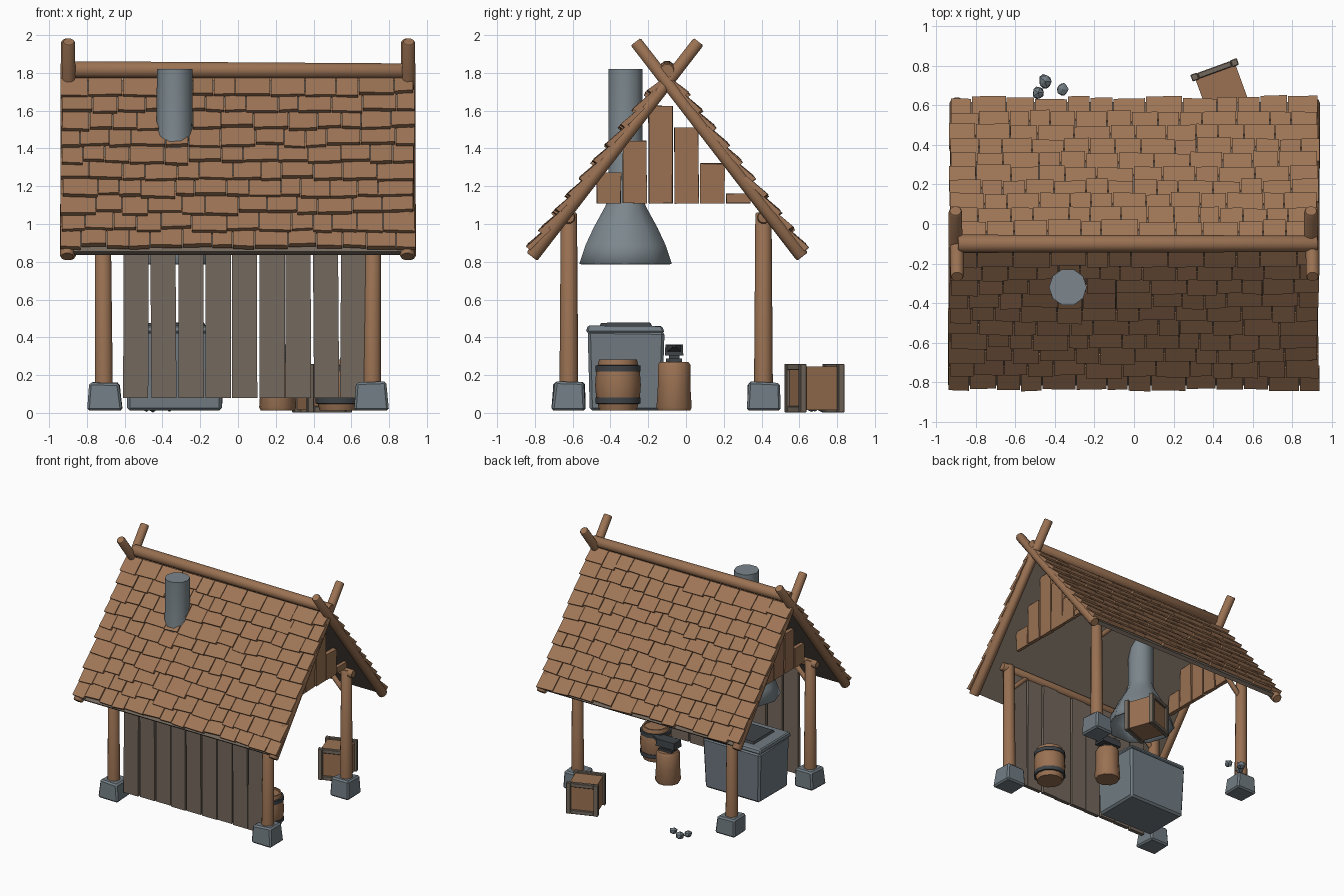
import bpy, bmesh, math, random
from mathutils import Vector, Matrix

if "Cube" in bpy.data.objects:
    bpy.data.objects.remove(bpy.data.objects["Cube"])

random.seed(4)
R = random.uniform


def mat(name, c):
    m = bpy.data.materials.new(name)
    m.diffuse_color = (*c, 1)
    m.use_nodes = True
    m.node_tree.nodes["Principled BSDF"].inputs["Base Color"].default_value = m.diffuse_color
    return m


LOG = mat("log wood", (0.32, 0.165, 0.085))
SHINGLE = mat("shingle wood", (0.345, 0.18, 0.095))
PLANK = mat("weathered plank", (0.175, 0.14, 0.11))
STONE = mat("grey stone", (0.165, 0.2, 0.225))
METAL = mat("hood metal", (0.2, 0.24, 0.265))
IRON = mat("dark iron", (0.05, 0.056, 0.062))


def finish(name, bm, material, smooth=False, bevel=0):
    bmesh.ops.recalc_face_normals(bm, faces=bm.faces)
    me = bpy.data.meshes.new(name)
    bm.to_mesh(me)
    bm.free()
    ob = bpy.data.objects.new(name, me)
    bpy.context.collection.objects.link(ob)
    me.materials.append(material)
    if bevel:
        b = ob.modifiers.new("bevel", "BEVEL")
        b.width, b.segments = bevel, 1
    if smooth:
        bpy.ops.object.select_all(action='DESELECT')
        ob.select_set(True)
        bpy.context.view_layer.objects.active = ob
        bpy.ops.object.shade_smooth_by_angle(angle=math.radians(40))
    return ob


def add_hex(bm, pts):
    """Six-sided block; pts = four bottom corners then four top corners."""
    v = [bm.verts.new(p) for p in pts]
    for f in ((0, 1, 2, 3), (4, 5, 6, 7), (0, 1, 5, 4), (1, 2, 6, 5), (2, 3, 7, 6), (3, 0, 4, 7)):
        bm.faces.new([v[i] for i in f])


def add_box(bm, lo, hi, jit=0, taper=0):
    pts = []
    for z, k in ((lo[2], 0), (hi[2], taper)):
        for x, y in ((lo[0] + k, lo[1] + k), (hi[0] - k, lo[1] + k), (hi[0] - k, hi[1] - k), (lo[0] + k, hi[1] - k)):
            pts.append((x + R(-jit, jit), y + R(-jit, jit), z + R(-jit, jit) * (k is not 0 or z > 0.1)))
    add_hex(bm, pts)


def box(name, lo, hi, material, jit=0, taper=0, bevel=0):
    bm = bmesh.new()
    add_box(bm, lo, hi, jit, taper)
    return finish(name, bm, material, bevel=bevel)


def lathe(name, prof, n, material, M=Matrix(), caps=(True, True), smooth=True):
    bm = bmesh.new()
    rings = [[bm.verts.new(M @ Vector((r * math.cos(2 * math.pi * i / n), r * math.sin(2 * math.pi * i / n), z)))
              for i in range(n)] for r, z in prof]
    for a, b in zip(rings, rings[1:]):
        for i in range(n):
            bm.faces.new((a[i], a[(i + 1) % n], b[(i + 1) % n], b[i]))
    if caps[0]:
        bm.faces.new(rings[0])
    if caps[1]:
        bm.faces.new(rings[-1])
    return finish(name, bm, material, smooth)


def log(name, p, q, r0, r1=None):
    r1 = r1 or r0
    p, q = Vector(p), Vector(q)
    d = q - p
    M = Matrix.Translation(p) @ d.to_track_quat('Z', 'Y').to_matrix().to_4x4()
    L = d.length
    return lathe(name, [(r0 * .85, 0), (r0, .008), (r1, L - .008), (r1 * .85, L)], 10, LOG, M)


# Roof coordinates: v runs up the slope from the eave, n points outwards
RIDGE_Y, COS, SIN = -0.10, 0.613, 0.79


def slope(x, v, n, s):
    return (x, RIDGE_Y + s * (0.71 - v * COS + n * SIN), 0.835 + v * SIN + n * COS)


for s, side in ((-1, "front"), (1, "back")):
    # roof deck
    bm = bmesh.new()
    add_hex(bm, [slope(x, v, n, s) for n in (-.012, .018)
                 for x, v in ((-.9, .01), (.9, .01), (.9, 1.16), (-.9, 1.16))])
    finish(side + "_roof_deck", bm, PLANK)
    # overlapping shingles
    bm = bmesh.new()
    for row in range(10):
        x = -0.935 + R(-.01, .008)
        while x < 0.9:
            w = R(.10, .19)
            x2 = x + w
            if x2 > 0.86:
                x2 = 0.935 + R(-.01, .008)
            v = .022 + row * .1135 + R(-.013, .013)
            t = R(-.008, .008)
            up = min(v + .15, 1.165)
            dn = R(0, .006)
            a, b = x + .002, x2 - .003
            add_hex(bm, [slope(a, v, .028, s), slope(b, v + t, .028, s), slope(b, up, .008, s), slope(a, up, .008, s),
                         slope(a, v, .054 + dn, s), slope(b, v + t, .054 + dn, s),
                         slope(b, up, .028, s), slope(a, up, .028, s)])
            x = x2
    finish(side + "_shingles", bm, SHINGLE)

# crossed gable rafters and ridge pole
for x, e in ((-.9, "left"), (.9, "right")):
    for s, side in ((-1, "front"), (1, "back")):
        o = s * .004
        log(f"{e}_{side}_rafter", slope(x + o, -.01, 0, s), slope(x + o, 1.43, 0, s), .038, .034)
log("ridge_pole", (-.89, RIDGE_Y, 1.818), (.93, RIDGE_Y, 1.81), .046, .042)

# posts, stone footings, wall beams and braces
for y, side in ((-.62, "front"), (.41, "back")):
    for s, e in ((-1, "left"), (1, "right")):
        log(f"{side}_{e}_post", (s * .71, y, .1), (s * .715, y, 1.06), .05, .043)
        box(f"{side}_{e}_footing", (s * .705 - .088, y - .09, .012), (s * .705 + .088, y + .09, .16),
            STONE, .008, .01, .012)
        log(f"{side}_{e}_brace", (s * .70, y, .86), (s * .53, y, 1.03), .02)
    log(side + "_beam", (-.78, y, 1.035), (.78, y, 1.035), .034)

# front wall planks
bm = bmesh.new()
for i in range(9):
    x = -.605 + i * .1435
    a, b = R(-.005, .005), R(-.005, .005)
    y = -.62 + R(-.006, .006)
    add_hex(bm, [(x + a, y - .015, .078), (x + .133 + a, y - .015, .078), (x + .133 + a, y + .015, .078),
                 (x + a, y + .015, .078), (x + b, y - .015, 1.02), (x + .133 + b, y - .015, 1.02),
                 (x + .133 + b, y + .015, 1.02), (x + b, y + .015, 1.02)])
finish("front_wall_planks", bm, PLANK)

# stepped gable planks
for s, e in ((-1, "left"), (1, "right")):
    bm = bmesh.new()
    for i, top in enumerate((1.27, 1.44, 1.625, 1.51, 1.32, 1.16)):
        y = -.472 + i * .137
        add_box(bm, (s * .75 - .015, y, 1.11), (s * .75 + .015, y + .127, top), .003)
    finish(e + "_gable_planks", bm, LOG)

# chimney hood and pipe
hood = lathe("smoke_hood", [(.257, .79), (.222, .89), (.178, .98), (.112, 1.095), (.096, 1.15), (.095, 1.82)],
             10, METAL, Matrix.Translation((-.335, -.32, 0)), caps=(False, True))
sol = hood.modifiers.new("thickness", "SOLIDIFY")
sol.thickness = .01

# stone forge with coal bed
box("forge_block", (-.585, -.51, .012), (-.085, -.13, .43), STONE, .006, -.012, .015)
box("forge_lip", (-.605, -.53, .425), (-.07, -.115, .46), STONE, .003, .012, .008)
box("coal_bed", (-.50, -.46, .455), (-.17, -.18, .477), IRON, .003, .01)

# chopping stump with anvil
lathe("stump", [(.09, .012), (.098, .03), (.09, .15), (.09, .255), (.08, .27)], 10, LOG,
      Matrix.Translation((.21, -.063, 0)))
bm = bmesh.new()
add_box(bm, (.15, -.105, .268), (.27, -.02, .288))
add_box(bm, (.165, -.09, .285), (.255, -.035, .315))
add_box(bm, (.12, -.112, .305), (.29, -.014, .362), 0, .003)
add_hex(bm, [(.288, -.1, .325), (.345, -.07, .35), (.345, -.055, .35), (.288, -.026, .325),
             (.288, -.1, .36), (.345, -.07, .36), (.345, -.055, .36), (.288, -.026, .36)])
finish("anvil", bm, IRON)

# barrel with iron hoops
BM = Matrix.Translation((.53, -.36, 0))
lathe("barrel", [(.098, .012), (.116, .08), (.121, .148), (.116, .216), (.1, .282), (.088, .282), (.088, .268)],
      12, LOG, BM)
for z, e in ((.065, "lower"), (.235, "upper")):
    lathe(e + "_barrel_hoop", [(.1, z - .018), (.12, z - .016), (.12, z + .016), (.1, z + .018)], 12, IRON, BM)

# crate with two framed ends
crate = Matrix.Translation((.445, .68, 0)) @ Matrix.Rotation(math.radians(20), 4, 'Z')
bm = bmesh.new()
add_box(bm, (-.108, -.108, .015), (.108, .108, .245))
bm.transform(crate)
finish("crate_body", bm, LOG)
bm = bmesh.new()
for y in (-.107, .107):
    y0, y1 = y - .018, y + .018
    for x in (-.107, .107):
        add_box(bm, (x - .018, y0, .002), (x + .018, y1, .26))
    for z in (.002, .226):
        add_box(bm, (-.089, y0 + .003, z), (.089, y1 - .003, z + .034))
bm.transform(crate)
finish("crate_frames", bm, PLANK, bevel=.004)

# loose stones behind the hut
for i, (x, y, r) in enumerate(((-.485, .665, .038), (-.45, .722, .042), (-.362, .682, .036))):
    bm = bmesh.new()
    bmesh.ops.create_icosphere(bm, subdivisions=1, radius=r)
    for v in bm.verts:
        v.co = Vector((v.co.x * R(.7, 1), v.co.y * R(.8, 1.1), v.co.z * R(.65, .85))) + Vector((x, y, .034))
    finish(f"loose_stone_{i + 1}", bm, STONE)
